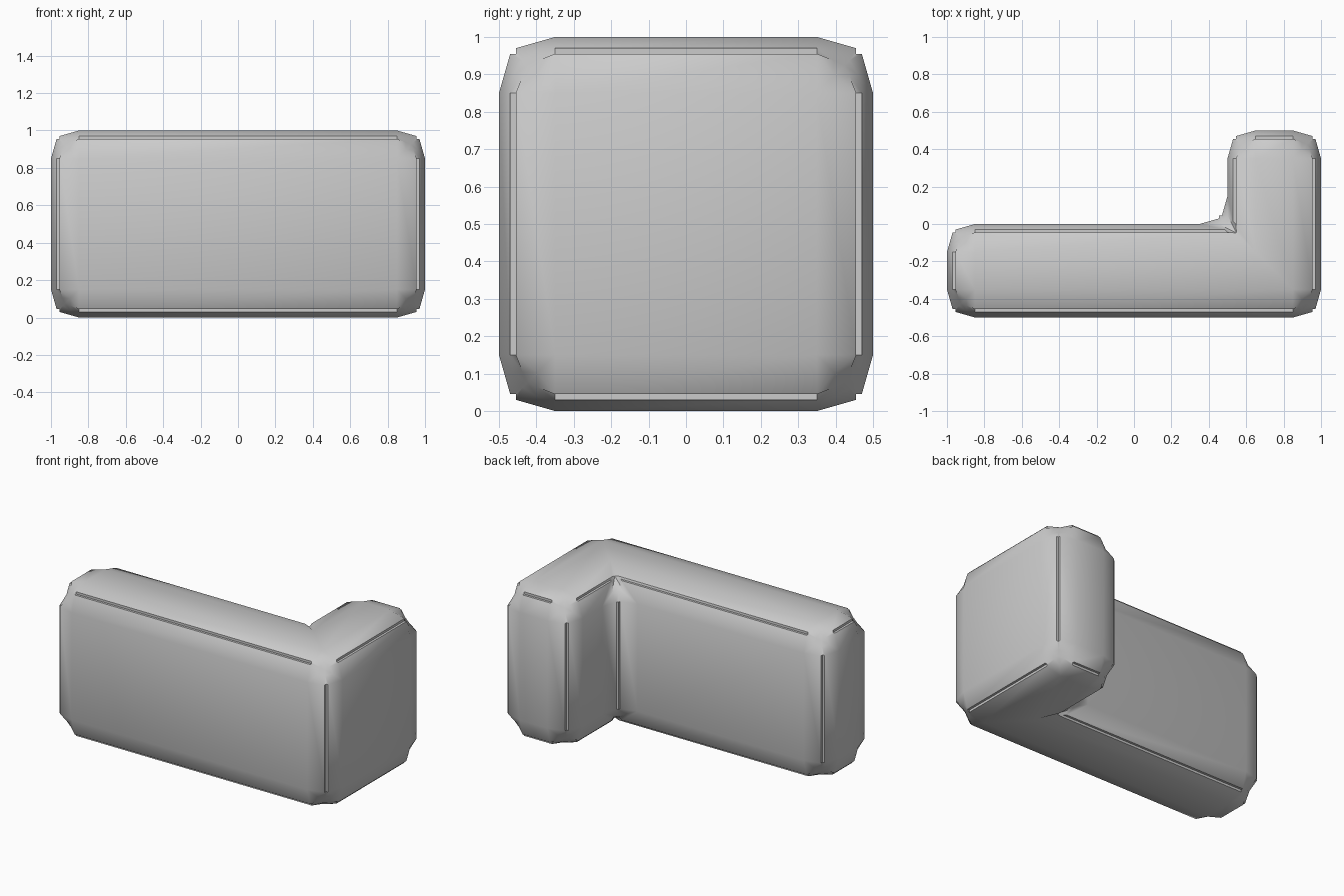
import bpy, bmesh

if "Cube" in bpy.data.objects:
    bpy.data.objects.remove(bpy.data.objects["Cube"])

# L-shaped footprint extruded to a block
outline = [(-1, -.5), (1, -.5), (1, .5), (.5, .5), (.5, 0), (-1, 0)]
bm = bmesh.new()
base = bm.faces.new([bm.verts.new((x, y, 0)) for x, y in outline])
top = bmesh.ops.extrude_face_region(bm, geom=[base])["geom"]
bmesh.ops.translate(bm, vec=(0, 0, 1), verts=[v for v in top if isinstance(v, bmesh.types.BMVert)])
bmesh.ops.recalc_face_normals(bm, faces=bm.faces)
mesh = bpy.data.meshes.new("corner_block")
bm.to_mesh(mesh)
bm.free()
block = bpy.data.objects.new("corner_block", mesh)
bpy.context.collection.objects.link(block)

# Bevel with a notched groove running down every edge
bevel = block.modifiers.new("grooved_bevel", 'BEVEL')
bevel.width = .15
bevel.segments = 4
bevel.limit_method = 'ANGLE'
bevel.profile_type = 'CUSTOM'
profile = bevel.custom_profile
for x, y in [(.8, .7), (.7, .7), (.7, .8)]:
    profile.points.add(x, y)
for p in profile.points:
    p.handle_type_1 = p.handle_type_2 = 'VECTOR'
profile.update()

bpy.context.view_layer.objects.active = block
block.select_set(True)
bpy.ops.object.modifier_apply(modifier=bevel.name)
bpy.ops.object.shade_smooth_by_angle(angle=.61)
